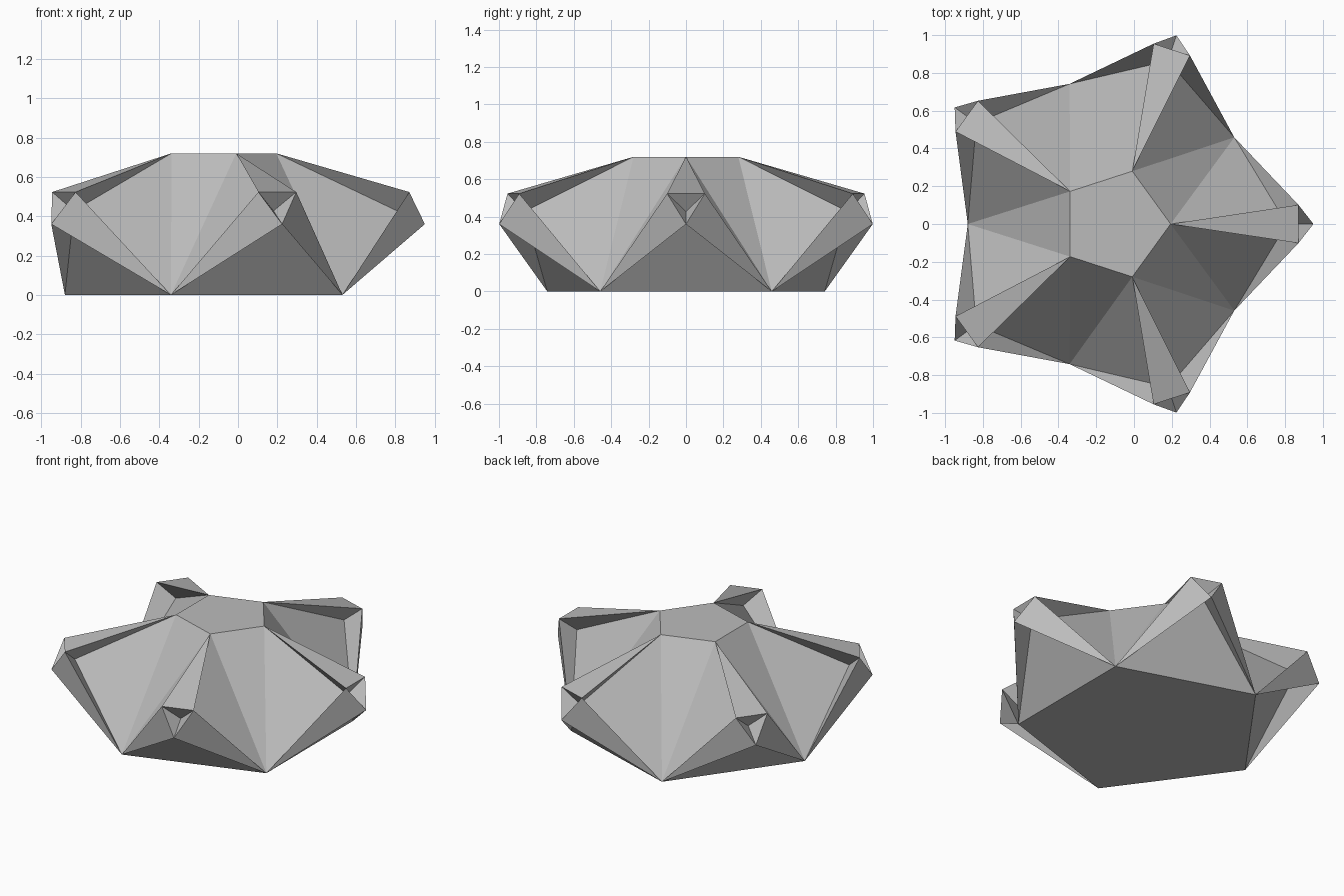
import bpy
import bmesh
from math import cos, sin, radians

cube = bpy.data.objects.get("Cube")
if cube:
    bpy.data.objects.remove(cube, do_unlink=True)

CENTRE_X = -0.1
STEP = 72

# Single plain grey
grey = bpy.data.materials.new("plain grey")
grey.use_nodes = True
colour = (0.5, 0.5, 0.5, 1)
grey.diffuse_color = colour
grey.node_tree.nodes["Principled BSDF"].inputs["Base Color"].default_value = colour

bm = bmesh.new()


def ring(radius, z, offset):
    """Five vertices around the axis, starting at the offset angle."""
    angles = [radians(offset + STEP * i) for i in range(5)]
    return [bm.verts.new((CENTRE_X + radius * cos(a), radius * sin(a), z)) for a in angles]


# Rings of the star: top, base, spike tips and spike shoulders
top = ring(0.294, 0.72, 0)
base = ring(0.78, 0, 36)
tip = ring(1.05, 0.36, 0)
left = ring(0.976, 0.523, 5.95)
right = ring(0.976, 0.523, -5.95)

# Top and base pentagons
bm.faces.new(top)
bm.faces.new(base[::-1])

for i in range(5):
    t, p, l, r = top[i], tip[i], left[i], right[i]
    b_left, b_right = base[i], base[i - 1]
    # Body side between this spike and the next
    bm.faces.new((t, b_left, top[(i + 1) % 5]))
    # Two kites that cross each other along the spike's ridge
    bm.faces.new((t, r, p, b_left))
    bm.faces.new((t, b_right, p, l))
    # Spike roof
    bm.faces.new((t, r, l))
    # Leaning wall from the base edge up to the shoulders
    bm.faces.new((b_right, b_left, l, r))
    # Fins either side of the tip
    bm.faces.new((b_left, l, p))
    bm.faces.new((b_right, p, r))

mesh = bpy.data.meshes.new("star_solid")
bm.to_mesh(mesh)
bm.free()
mesh.materials.append(grey)
star = bpy.data.objects.new("star_solid", mesh)
bpy.context.collection.objects.link(star)
